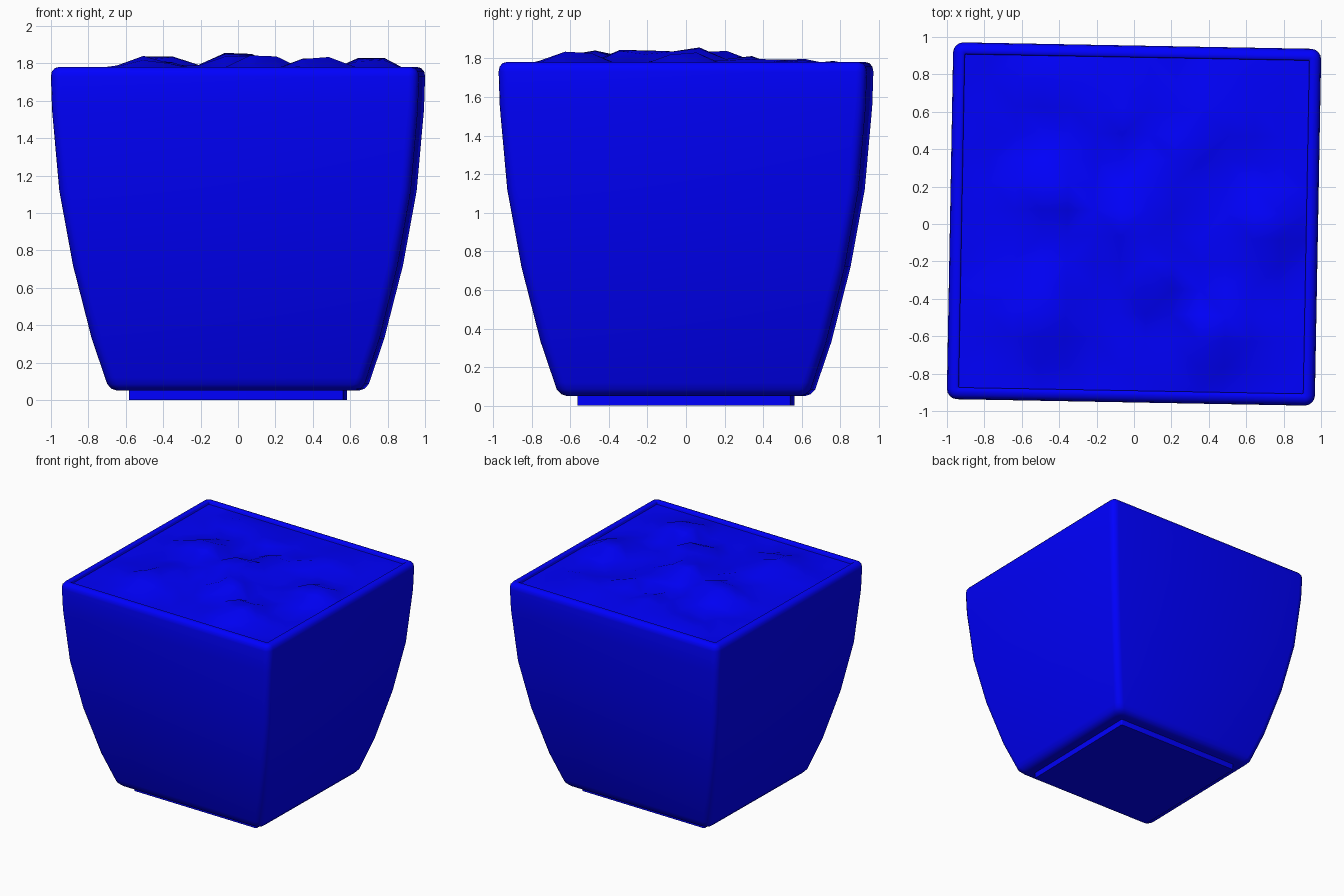
import bpy, bmesh, math, random
from mathutils import Matrix

if "Cube" in bpy.data.objects:
    bpy.data.objects.remove(bpy.data.objects["Cube"])

random.seed(4)
TURN = Matrix.Rotation(math.radians(-1.05), 4, 'Z')
blue = bpy.data.materials.new("blue_glaze")
blue.diffuse_color = (0.0, 0.0, 1.0, 1.0)
blue.use_nodes = True
blue.node_tree.nodes["Principled BSDF"].inputs["Base Color"].default_value = blue.diffuse_color


def finish(name, bm, angle):
    bmesh.ops.recalc_face_normals(bm, faces=bm.faces)
    bm.transform(TURN)
    mesh = bpy.data.meshes.new(name)
    bm.to_mesh(mesh)
    bm.free()
    mesh.materials.append(blue)
    ob = bpy.data.objects.new(name, mesh)
    bpy.context.collection.objects.link(ob)
    bpy.ops.object.select_all(action='DESELECT')
    ob.select_set(True)
    bpy.context.view_layer.objects.active = ob
    bpy.ops.object.shade_smooth_by_angle(angle=math.radians(angle))
    return ob


def ring(bm, hx, hy, z, r, n=4):
    """Rounded rectangle of vertices at height z."""
    verts = []
    for k, (sx, sy) in enumerate([(1, 1), (-1, 1), (-1, -1), (1, -1)]):
        for i in range(n + 1):
            a = math.pi / 2 * (k + i / n)
            verts.append(bm.verts.new((sx * (hx - r) + r * math.cos(a),
                                       sy * (hy - r) + r * math.sin(a), z)))
    return verts


def loft(name, profile, angle):
    """profile rows: half width x, half width y, height, corner radius"""
    bm = bmesh.new()
    rings = [ring(bm, *row) for row in profile]
    for a, b in zip(rings, rings[1:]):
        for i in range(len(a)):
            j = (i + 1) % len(a)
            bm.faces.new((a[i], a[j], b[j], b[i]))
    bm.faces.new(rings[0])
    bm.faces.new(rings[-1])
    return finish(name, bm, angle)


# Pot: tapered outer wall, rounded rim, inner wall
outer = [(0.635, 0.05), (0.665, 0.06), (0.688, 0.085), (0.70, 0.12), (0.77, 0.33),
         (0.868, 0.72), (0.94, 1.12), (0.978, 1.55), (0.984, 1.73),
         (0.979, 1.757), (0.963, 1.775), (0.945, 1.78)]
profile = [(h, h - 0.03, z, 0.055) for h, z in outer[:-3]]
profile += [(h, h - 0.03, z, 0.055 - (0.984 - h)) for h, z in outer[-3:]]
profile += [(0.928, 0.898, 1.78, 0.008), (0.921, 0.891, 1.773, 0.006),
            (0.921, 0.891, 1.65, 0.006)]
loft("square_pot", profile, 50)

# Foot under the pot
loft("pot_foot", [(0.573, 0.553, 0.0, 0.01), (0.573, 0.553, 0.06, 0.01)], 40)

# Soil: coarse grid pushed up into lumps
lumps = [(0, 0, 0.125), (-0.43, 0.14, 0.105), (-0.29, 0.14, 0.04), (-0.5, -0.53, 0.09),
         (0.14, -0.29, 0.11), (0.43, -0.57, 0.095), (0.72, 0.0, 0.09), (-0.43, -0.29, 0.06),
         (0.14, 0.28, 0.06), (-0.43, 0.8, 0.05), (0.43, 0.57, 0.05), (-0.14, 0.57, 0.04)]
bm = bmesh.new()
bmesh.ops.create_grid(bm, x_segments=13, y_segments=13, size=1)
for v in bm.verts:
    edge = max(abs(v.co.x), abs(v.co.y)) > 0.99
    x, y = v.co.x * 0.922, v.co.y * 0.892
    h = 1.755
    if not edge:
        h += random.uniform(-0.012, 0.012)
        h += max(p * math.exp(-((x - a) ** 2 + (y - b) ** 2) / 0.03) for a, b, p in lumps)
    v.co = (x, y, h)
bmesh.ops.triangulate(bm, faces=bm.faces)
finish("soil", bm, 60)
